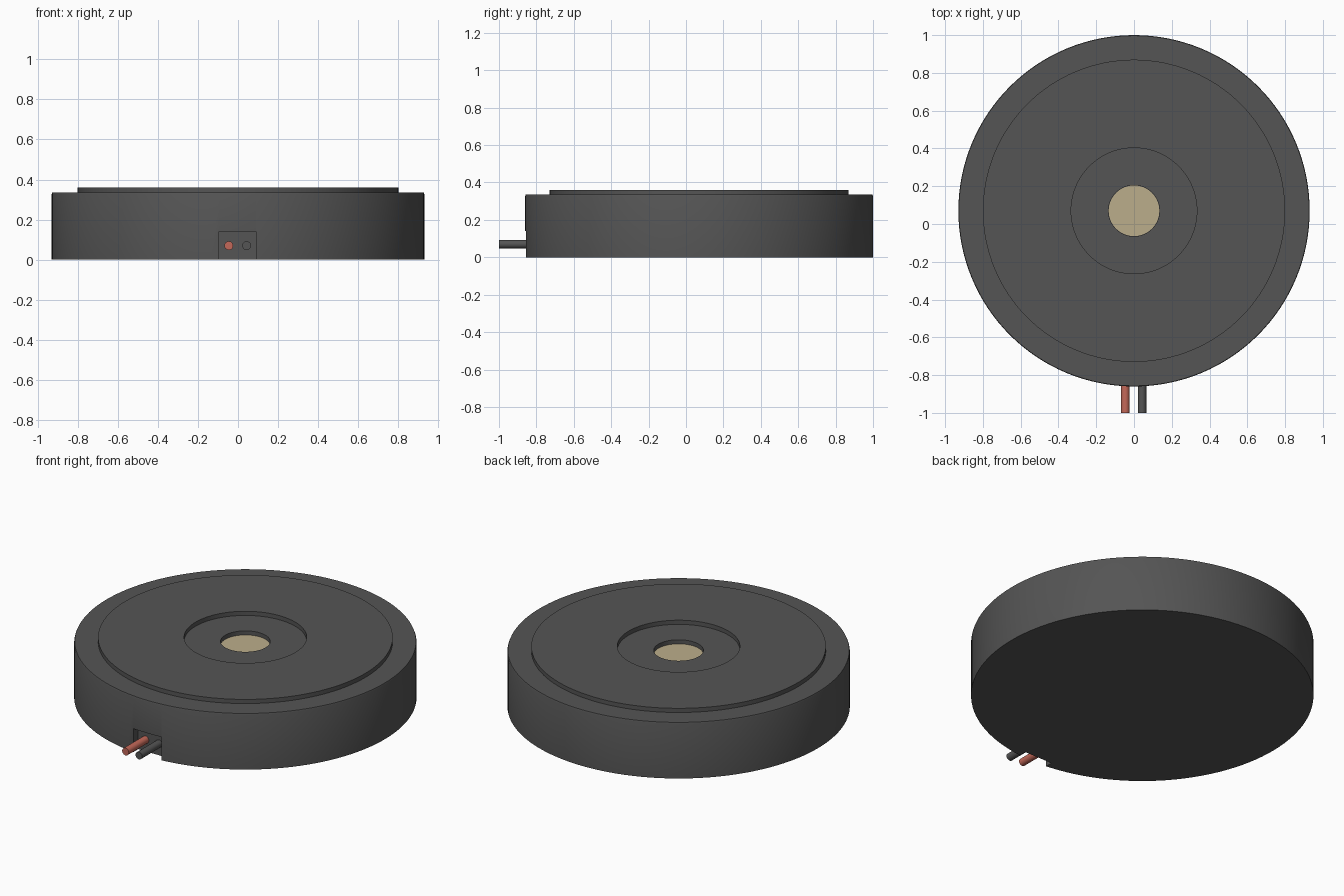
import bpy, bmesh, math
from mathutils import Matrix

cube = bpy.data.objects.get("Cube")
if cube:
    bpy.data.objects.remove(cube)

CENTRE_Y = 0.07
SEGMENTS = 128


def material(name, rgb, rough=0.6):
    m = bpy.data.materials.new(name)
    m.use_nodes = True
    m.diffuse_color = (*rgb, 1)
    bsdf = m.node_tree.nodes["Principled BSDF"]
    bsdf.inputs["Base Color"].default_value = (*rgb, 1)
    bsdf.inputs["Roughness"].default_value = rough
    return m


BLACK = material("black plastic", (0.09, 0.09, 0.09))
BRASS = material("pale brass", (0.50, 0.42, 0.26))
RED = material("red insulation", (0.55, 0.14, 0.10))


def finish(name, bm, mat):
    bmesh.ops.recalc_face_normals(bm, faces=bm.faces)
    mesh = bpy.data.meshes.new(name)
    bm.to_mesh(mesh)
    bm.free()
    mesh.materials.append(mat)
    obj = bpy.data.objects.new(name, mesh)
    bpy.context.collection.objects.link(obj)
    return obj


def select(obj):
    bpy.ops.object.select_all(action='DESELECT')
    obj.select_set(True)
    bpy.context.view_layer.objects.active = obj


def smooth(obj):
    select(obj)
    bpy.ops.object.shade_smooth_by_angle(angle=math.radians(30))


def lathe(name, profile, mat, closed=False):
    """Spin (radius, z) points about the upright axis; cap the ends or close the loop."""
    bm = bmesh.new()
    rings = []
    for r, z in profile:
        rings.append([bm.verts.new((r * math.cos(a), CENTRE_Y + r * math.sin(a), z))
                      for a in (2 * math.pi * i / SEGMENTS for i in range(SEGMENTS))])
    pairs = list(zip(rings, rings[1:]))
    if closed:
        pairs.append((rings[-1], rings[0]))
    else:
        bm.faces.new(rings[0])
        bm.faces.new(rings[-1])
    for lower, upper in pairs:
        for i in range(SEGMENTS):
            j = (i + 1) % SEGMENTS
            bm.faces.new((lower[i], lower[j], upper[j], upper[i]))
    return finish(name, bm, mat)


# Round housing with a sound hole in the middle of the top
housing = lathe("housing", [(0.93, 0), (0.93, 0.327), (0.927, 0.335),
                            (0.135, 0.335), (0.135, 0.308)], BLACK)

# Wire notch cut into the lower front edge
bm = bmesh.new()
bmesh.ops.create_cube(bm, size=1, matrix=Matrix.Translation((-0.002, -0.91, 0.04))
                      @ Matrix.Diagonal((0.185, 0.20, 0.20, 1)))
cutter = finish("notch_cutter", bm, BLACK)
cutter.hide_render = True
cut = housing.modifiers.new("wire_notch", 'BOOLEAN')
cut.operation = 'DIFFERENCE'
cut.solver = 'EXACT'
cut.object = cutter
select(housing)
bpy.ops.object.modifier_apply(modifier=cut.name)
bpy.data.objects.remove(cutter)
smooth(housing)

# Raised flat ring on the top, leaving a shallow recess round the hole
smooth(lathe("raised_ring", [(0.80, 0.33), (0.80, 0.36), (0.333, 0.36), (0.333, 0.33)],
             BLACK, closed=True))

# Brass diaphragm at the bottom of the sound hole
smooth(lathe("diaphragm", [(0.134, 0.305), (0.134, 0.311)], BRASS))

# Pair of lead wires coming out of the notch
for name, x, mat in (("red_wire", -0.046, RED), ("black_wire", 0.043, BLACK)):
    bm = bmesh.new()
    bmesh.ops.create_cone(bm, cap_ends=True, segments=24, radius1=0.022, radius2=0.022,
                          depth=0.22, matrix=Matrix.Translation((x, -0.89, 0.07))
                          @ Matrix.Rotation(math.pi / 2, 4, 'X'))
    smooth(finish(name, bm, mat))
